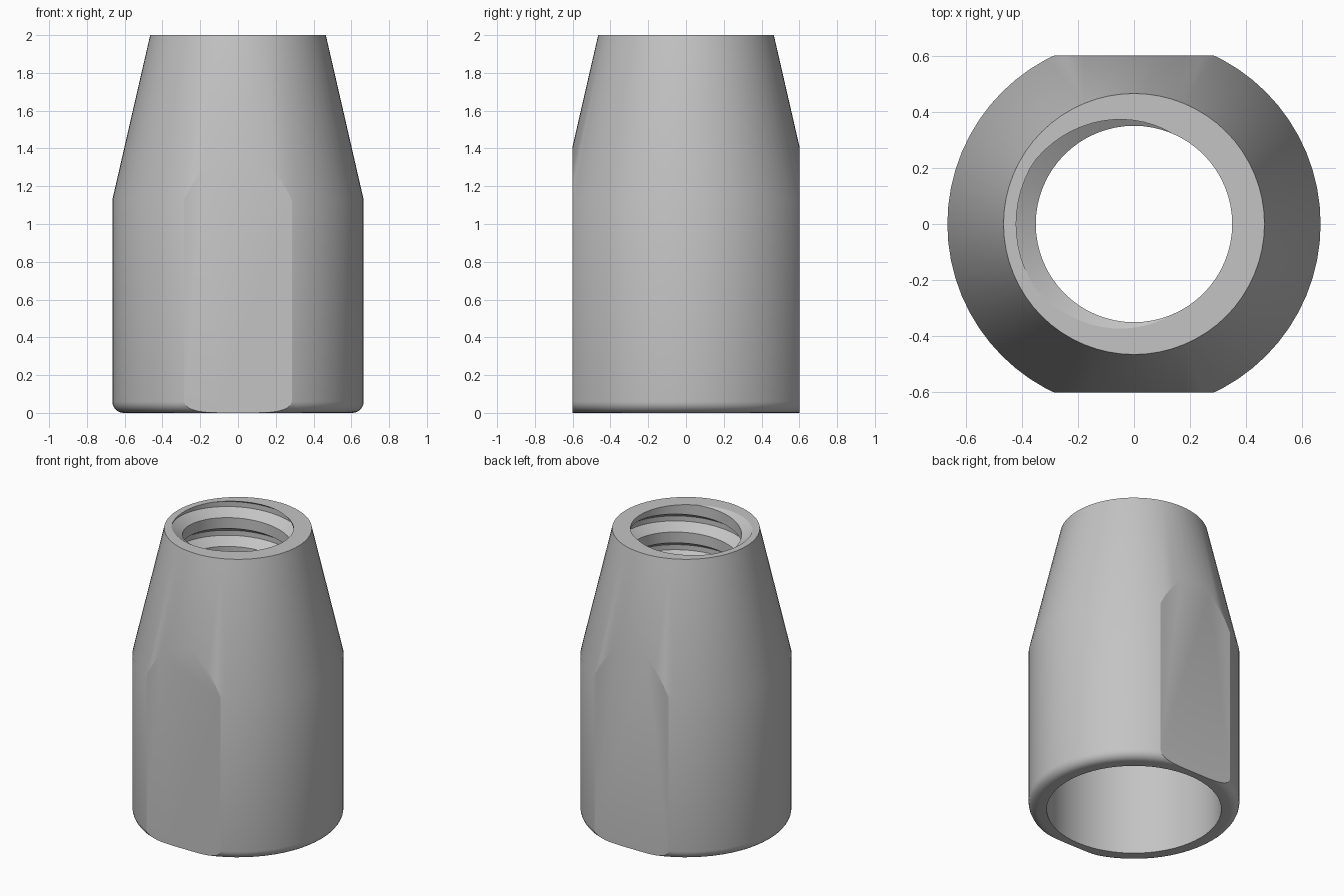
import bpy
import bmesh
import math

cube = bpy.data.objects.get("Cube")
if cube:
    bpy.data.objects.remove(cube, do_unlink=True)

SEGMENTS = 64
FLAT_Y = 0.6            # distance of the wrench flats from the axis
BORE, SHOULDER, TOP = 0.55, 1.0, 2.0
PITCH, MINOR, MAJOR = 0.2, 0.35, 0.42
CREST, FLANK, FLOOR = 0.075, 0.045, 0.035

steel = bpy.data.materials.new("steel grey")
steel.use_nodes = True
grey = (0.55, 0.55, 0.55, 1)
steel.diffuse_color = grey
steel.node_tree.nodes["Principled BSDF"].inputs["Base Color"].default_value = grey


def thread_radius(phase):
    """Trapezoidal groove, phase 0 is the middle of its floor."""
    d = abs((phase + PITCH / 2) % PITCH - PITCH / 2)
    t = min(max((d - FLOOR / 2) / FLANK, 0), 1)
    return MAJOR + (MINOR - MAJOR) * t


# Outer wall, from bore to rounded foot, shoulder and tapered neck
fillet = 0.06
outer = [(BORE, SHOULDER), (BORE, 0)]
for i in range(7):
    a = math.pi / 2 * i / 6
    outer.append((0.665 - fillet + fillet * math.sin(a), fillet - fillet * math.cos(a)))
outer += [(0.665, 1.13), (0.465, TOP)]

# Helical corners of the thread, from the top downwards
half = FLOOR / 2
corners = [half + FLANK, half, -half, -half - FLANK]
turns = range(int((TOP - SHOULDER) / PITCH) + 2, -3, -1)


def column(angle):
    """Closed section of the part at one angle."""
    points = list(outer)
    lead = PITCH * (angle - math.pi) / (2 * math.pi)
    inner = [TOP]
    for k in turns:
        for c in corners:
            z = SHOULDER + k * PITCH + c + lead
            inner.append(min(max(z, SHOULDER), TOP))
    inner.append(SHOULDER)
    points += [(thread_radius(z - TOP - lead), z) for z in inner]
    return [(r * math.cos(angle), r * math.sin(angle), z) for r, z in points]


# Join neighbouring sections into one closed body
bm = bmesh.new()
columns = [[bm.verts.new(p) for p in column(2 * math.pi * i / SEGMENTS)]
           for i in range(SEGMENTS + 1)]
for a, b in zip(columns, columns[1:]):
    for j in range(len(a)):
        k = (j + 1) % len(a)
        bm.faces.new((a[j], b[j], b[k], a[k]))
bmesh.ops.remove_doubles(bm, verts=bm.verts, dist=0.0002)
bmesh.ops.dissolve_degenerate(bm, edges=bm.edges, dist=0.0002)

# Front and back wrench flats
for side in (-1, 1):
    cut = bmesh.ops.bisect_plane(
        bm, geom=bm.verts[:] + bm.edges[:] + bm.faces[:], dist=0.00001,
        plane_co=(0, side * FLAT_Y, 0), plane_no=(0, side, 0), clear_outer=True)
    rim = [e for e in cut["geom_cut"] if isinstance(e, bmesh.types.BMEdge)]
    bmesh.ops.contextual_create(bm, geom=rim)

bmesh.ops.recalc_face_normals(bm, faces=bm.faces)
mesh = bpy.data.meshes.new("threaded_sleeve")
bm.to_mesh(mesh)
bm.free()
mesh.materials.append(steel)

sleeve = bpy.data.objects.new("threaded_sleeve", mesh)
bpy.context.collection.objects.link(sleeve)
bpy.ops.object.select_all(action='DESELECT')
sleeve.select_set(True)
bpy.context.view_layer.objects.active = sleeve
bpy.ops.object.shade_smooth_by_angle(angle=math.radians(22))
